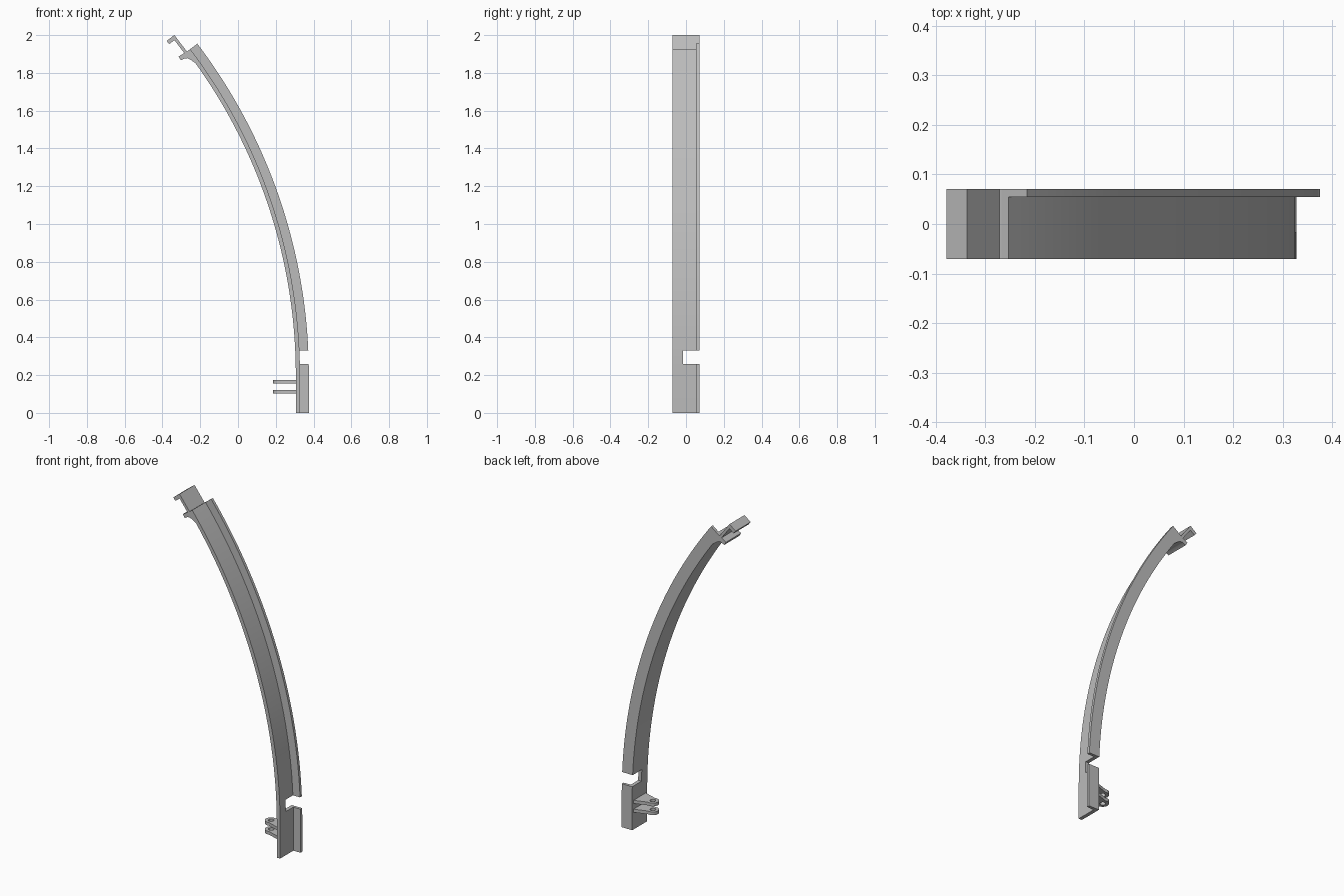
import bpy, bmesh, math
from mathutils import Vector

cube = bpy.data.objects.get("Cube")
if cube:
    bpy.data.objects.remove(cube)

grey = bpy.data.materials.new("plain grey")
grey.use_nodes = True
COLOUR = (0.5, 0.5, 0.5, 1)
grey.diffuse_color = COLOUR
grey.node_tree.nodes["Principled BSDF"].inputs["Base Color"].default_value = COLOUR

# Shared dimensions
CX, CZ = -2.527, 0.2                      # centre of the arc
R_IN, R_MID, R_OUT = 2.833, 2.855, 2.902  # strip inside, strip outside, flange edge
TOP = math.radians(37.2)
FRONT, BACK, FLANGE, NOTCH = -0.071, 0.071, 0.054, -0.016
NOTCH_LOW, NOTCH_HIGH = 0.26, 0.33


def prism(name, loops, depth, place):
    """Fill flat outlines (later loops are holes) and extrude them."""
    bm = bmesh.new()
    edges = []
    for loop in loops:
        vs = [bm.verts.new(place(a, b)) for a, b in loop]
        edges += [bm.edges.new((v, vs[i - 1])) for i, v in enumerate(vs)]
    bmesh.ops.triangle_fill(bm, edges=edges, use_beauty=True)
    new = bmesh.ops.extrude_face_region(bm, geom=bm.faces[:])["geom"]
    bmesh.ops.translate(bm, vec=depth, verts=[v for v in new if isinstance(v, bmesh.types.BMVert)])
    bmesh.ops.recalc_face_normals(bm, faces=bm.faces[:])
    mesh = bpy.data.meshes.new(name)
    bm.to_mesh(mesh)
    bm.free()
    mesh.materials.append(grey)
    obj = bpy.data.objects.new(name, mesh)
    bpy.context.collection.objects.link(obj)
    bpy.ops.object.select_all(action="DESELECT")
    obj.select_set(True)
    bpy.context.view_layer.objects.active = obj
    bpy.ops.object.shade_smooth_by_angle(angle=math.radians(30))
    return obj


def side_prism(name, loop, y0, y1):
    return prism(name, [loop], Vector((0, y1 - y0, 0)), lambda x, z: (x, y0, z))


def arc(r, z0, z1=None, steps=48):
    """Arc points from height z0 up to z1, or to the radial top end."""
    a0 = math.asin((z0 - CZ) / r)
    a1 = TOP if z1 is None else math.asin((z1 - CZ) / r)
    angles = [a0 + (a1 - a0) * i / steps for i in range(steps + 1)]
    return [(CX + r * math.cos(a), CZ + r * math.sin(a)) for a in angles]


def band(r0, r1, z0, z1=None, steps=48):
    return arc(r0, z0, z1, steps) + arc(r1, z0, z1, steps)[::-1]


def foot(r0, r1):
    """Straight upright below the arc, finishing at the notch."""
    return [(CX + r0, 0)] + band(r0, r1, CZ, NOTCH_LOW, 3) + [(CX + r1, 0)]


# Curved strip with a notch cut in from the back
side_prism("strip_upper", band(R_IN, R_MID, NOTCH_HIGH), FRONT, BACK)
side_prism("strip_neck", band(R_IN, R_MID, NOTCH_LOW, NOTCH_HIGH, 3), FRONT, NOTCH)
side_prism("strip_foot", foot(R_IN, R_MID), FRONT, BACK)

# Flange along the back edge
side_prism("flange_upper", band(R_MID, R_OUT, NOTCH_HIGH), FLANGE, BACK)
side_prism("flange_foot", foot(R_MID, R_OUT), FLANGE, BACK)


# Clip at the top, outlined as (radial, tangent) offsets from the strip's inner corner
def at_top(points):
    c, s = math.cos(TOP), math.sin(TOP)
    return [(CX + (R_IN + r) * c - t * s, CZ + (R_IN + r) * s + t * c) for r, t in points]


side_prism("clip_tongue", at_top([(0.004, 0), (0, 0), (0, 0.11), (-0.051, 0.11), (-0.051, 0.088),
                                  (-0.016, 0.088), (-0.016, 0), (-0.016, -0.01), (0.004, -0.01)]),
           FRONT, BACK)
side_prism("clip_jaw", at_top([(0.004, 0), (-0.016, 0.002), (-0.051, 0.006), (-0.053, -0.018),
                               (-0.032, -0.021), (-0.02, -0.029), (-0.011, -0.045),
                               (-0.005, -0.065), (0.004, -0.09)]), FRONT, BACK)

# Pair of tapered lugs with a pin hole, on the inside of the foot
TIP, RADIUS, HOLE, BASE = 0.219, 0.034, 0.016, 0.058


def round_points(radius, start, end, steps):
    angles = [math.radians(start + (end - start) * i / steps) for i in range(steps + 1)]
    return [(TIP + radius * math.cos(a), radius * math.sin(a)) for a in angles]


outline = [(CX + R_IN, BASE)] + round_points(RADIUS, 75, 285, 20) + [(CX + R_IN, -BASE)]
hole = round_points(HOLE, 0, 360, 20)[:-1]
for name, z in (("lower_lug", 0.102), ("upper_lug", 0.155)):
    prism(name, [outline, hole], Vector((0, 0, 0.019)), lambda x, y: (x, y, z))
